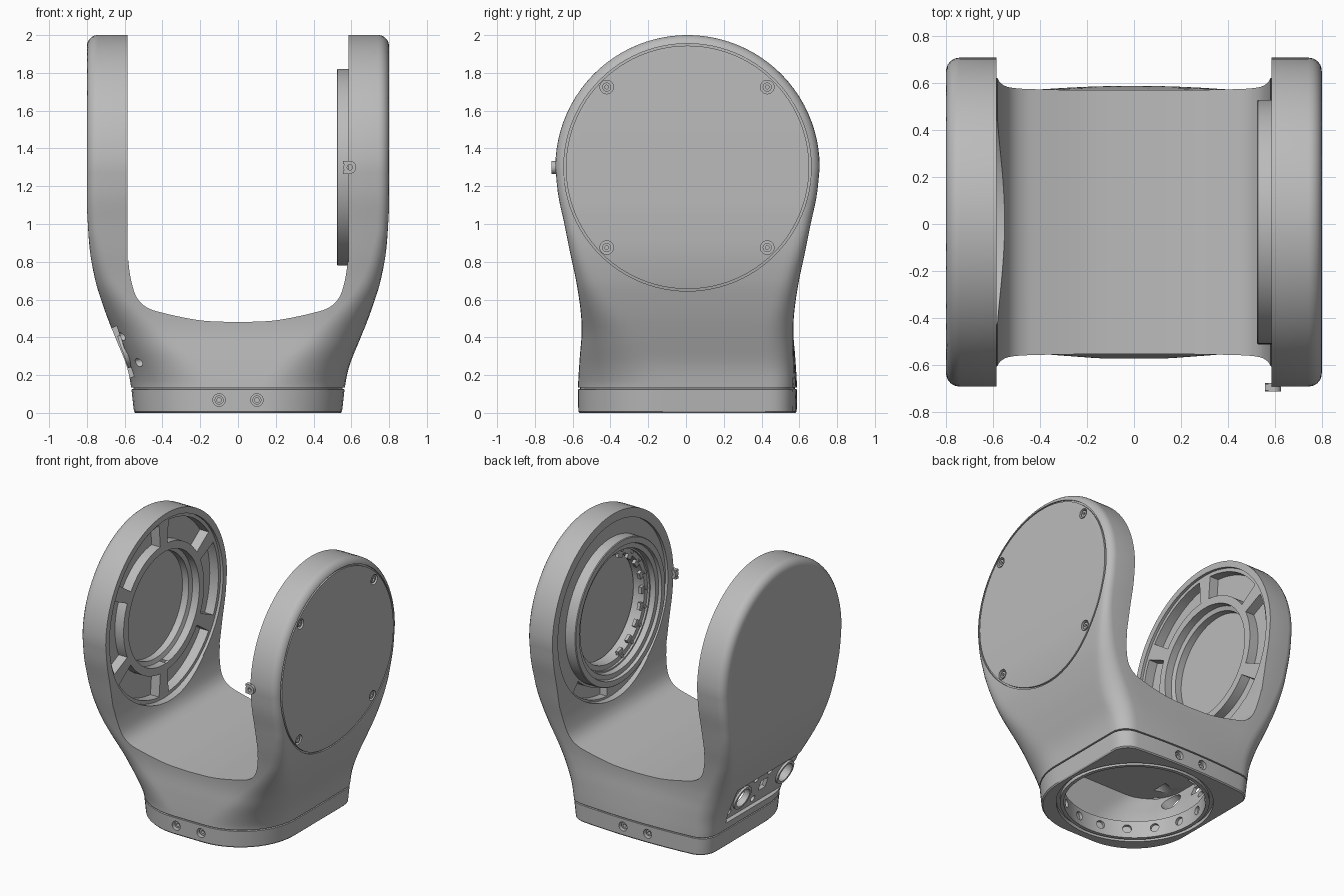
import bpy, bmesh
from math import sin, cos, pi, radians, sqrt, hypot
from mathutils import Matrix

if "Cube" in bpy.data.objects:
    bpy.data.objects.remove(bpy.data.objects["Cube"])

grey = bpy.data.materials.new("machined_grey")
grey.use_nodes = True
grey.diffuse_color = (0.5, 0.5, 0.5, 1)
grey.node_tree.nodes["Principled BSDF"].inputs["Base Color"].default_value = (0.5, 0.5, 0.5, 1)

CY, CZ, R = 0.008, 1.3, 0.70
T = Matrix.Translation
AXIS = T((0, CY, CZ))                       # local x runs along the trunnion
UP = T((0, CY, 0)) @ Matrix.Rotation(-pi / 2, 4, 'Y')   # local x points up


def curve(pts, t):
    """Smooth interpolation through (t, value) points."""
    if t <= pts[0][0]:
        return pts[0][1]
    if t >= pts[-1][0]:
        return pts[-1][1]
    i = max(k for k in range(len(pts) - 1) if pts[k][0] <= t)
    slope = lambda k: ((pts[min(k + 1, len(pts) - 1)][1] - pts[max(k - 1, 0)][1]) /
                       (pts[min(k + 1, len(pts) - 1)][0] - pts[max(k - 1, 0)][0]))
    (a, va), (b, vb) = pts[i], pts[i + 1]
    h, s = b - a, (t - a) / (b - a)
    return (va * (1 + 2 * s) * (1 - s) ** 2 + h * slope(i) * s * (1 - s) ** 2 +
            vb * s * s * (3 - 2 * s) + h * slope(i + 1) * s * s * (s - 1))


def finish(name, bm, cutter=False):
    bmesh.ops.remove_doubles(bm, verts=bm.verts, dist=1e-5)
    bmesh.ops.recalc_face_normals(bm, faces=bm.faces)
    me = bpy.data.meshes.new(name)
    bm.to_mesh(me)
    bm.free()
    me.materials.append(grey)
    ob = bpy.data.objects.new(name, me)
    bpy.context.collection.objects.link(ob)
    ob.hide_render = cutter
    return ob


def smooth(ob):
    bpy.ops.object.select_all(action='DESELECT')
    ob.select_set(True)
    bpy.context.view_layer.objects.active = ob
    bpy.ops.object.shade_smooth_by_angle(angle=radians(30))


def loft(bm, rings, wrap=True):
    vs = [[bm.verts.new(p) for p in ring] for ring in rings]
    n = len(vs[0])
    pairs = list(zip(vs, vs[1:])) + ([(vs[-1], vs[0])] if wrap else [])
    for a, b in pairs:
        for j in range(n):
            k = (j + 1) % n
            if (a[j].co - b[j].co).length + (a[k].co - b[k].co).length > 1e-7:
                bm.faces.new((a[j], a[k], b[k], b[j]))
    if not wrap:
        bm.faces.new(vs[0])
        bm.faces.new(vs[-1])


def sweep(bm, prof, m=AXIS, a0=0, a1=360, n=96, warp=None):
    """Turn a closed (radius, x) profile about local x, fully or in part."""
    full = a1 - a0 == 360
    rings = []
    for i in range(n if full else n + 1):
        a = radians(a0 + (a1 - a0) * i / n)
        pts = [m @ T((x, r * cos(a), r * sin(a))).to_translation() for r, x in prof]
        if warp:
            for p in pts:
                p.x += warp(p.z)
        rings.append(pts)
    loft(bm, rings, full)


def ring(bm, r0, r1, x0, x1, m=AXIS, **kw):
    sweep(bm, [(r0, x0), (r1, x0), (r1, x1), (r0, x1)], m, **kw)


def box(bm, m, x, y, z):
    bmesh.ops.create_cube(bm, size=1, matrix=m @ Matrix.Diagonal((x, y, z, 1)))


# Yoke body: stacked sections, flat cheeks merging into a base that is round in front, squarer behind
HALF_X = [(0, .55), (.13, .565), (.25, .59), (.4, .65), (.5, .69), (.6, .725),
          (.7, .755), (.85, .783), (1, .795), (1.12, .8), (2, .8)]
HALF_Y = [(0, .578), (.13, .58), (.3, .57), (.43, .56), (.55, .567), (.7, .59),
          (.85, .622), (1, .652), (1.15, .684), (CZ, R)]
FRONT_ROUND = [(.15, .43), (.4, .27), (.65, .12), (.95, .058)]
BACK_ROUND = [(.15, .12), (.4, .14), (.65, .1), (.95, .058)]


def half_x(z):
    return curve(HALF_X, z)


def section(z, inset=0.0):
    bulge = curve([(.13, .02), (.43, 0)], z)
    front = (curve(HALF_Y, z) if z <= CZ else sqrt(R * R - (z - CZ) ** 2)) - inset
    back = front - bulge
    side = []
    for i in range(33):
        y = (back - front) / 2 + (back + front) / 2 * sin(pi * (i / 32 - .5))
        big = curve(FRONT_ROUND if y < 0 else BACK_ROUND, z)
        d = min(front + y, back - y) if z <= CZ else R - hypot(y, z - CZ)
        d = min(max(d, 0), big)
        side.append((half_x(z) - inset - big + sqrt(max(0, big * big - (big - d) ** 2)), y))
    steps = [1 - k / 6 for k in range(1, 12)]
    rear = [(side[-1][0] * s, back + bulge * (1 - s * s)) for s in steps]
    face = [(-side[0][0] * s, -front) for s in steps]
    outline = side + rear + [(-x, y) for x, y in reversed(side)] + face
    return [(x, y + CY, z) for x, y in outline]


levels = [(0, .006), (.008, 0), (.125, 0), (.1255, .012), (.134, .012), (.1345, 0)]
levels += [(.14 + (CZ - .14) * i / 36, 0) for i in range(37)]
levels += [(CZ + R * sin(radians(a)), 0) for a in list(range(4, 88, 4)) + [87, 89.3]]
bm = bmesh.new()
loft(bm, [section(z, s) for z, s in levels], wrap=False)
body = finish("yoke_body", bm)
cutters = []


def cut(name, build):
    b = bmesh.new()
    build(b)
    cutters.append(finish(name, b, True))


# Open channel between the two arms
def channel(b):
    xs = [(0, 0), (1, .2), (2, .4), (3, .485), (4, .535), (5, .563), (6, .58), (7, .585), (8, .585)]
    zs = [(0, .48), (1, .49), (2, .53), (3, .56), (4, .61), (5, .69), (6, .8), (7, .95), (8, 2.3)]
    ts = [i / 8 for i in range(57)] + [8]
    right = [(curve(xs, t), curve(zs, t)) for t in ts]
    outline = right + [(-x, z) for x, z in reversed(right[1:])]
    loft(b, [[(x, y, z) for x, z in outline] for y in (-1, 1)], wrap=False)


cut("channel_cutter", channel)

# Right arm pocket: shallow dish, six bays between spokes, central bore
cut("dish_cutter", lambda b: ring(b, 0, .655, -.605, -.4))


def bays(b):
    for k in range(6):
        ring(b, .465, .63, -.675, -.55, a0=-25 + 60 * k, a1=25 + 60 * k, n=16)
    sweep(b, [(0, -.72), (.38, -.72), (.38, -.67), (.41, -.66), (.41, -.55), (0, -.55)])


cut("bay_cutter", bays)

# Left arm: recess around the flange, two deep lower slots, stepped bore
cut("flange_recess_cutter", lambda b: ring(b, .5, .635, .45, .605))


def slots(b):
    ring(b, .535, .62, .5, .66, a0=-86, a1=-46, n=16)
    ring(b, .54, .61, .5, .66, a0=-175, a1=-122, n=16)
    ring(b, 0, .42, .5, .71)


cut("lower_slot_cutter", slots)


# Cover seam and screw pockets on the outer left face
def cover(b):
    ring(b, .644, .655, .788, .9, warp=lambda z: half_x(z) - .8)
    for y in (-.42, .43):
        for z in (.875, 1.725):
            ring(b, 0, .036, half_x(z) - .03, .9, T((0, y, z)), n=24)


cut("cover_seam_cutter", cover)

# Thin-walled base cavity with a round mouth, seal groove and mounting holes
CAVITY = [.125 + .29 * i / 12 for i in range(13)]
cut("cavity_cutter", lambda b: loft(b, [section(z, .05) for z in CAVITY], wrap=False))
cut("mouth_cutter", lambda b: ring(b, 0, .47, -.1, .2, UP))
cut("seal_groove_cutter", lambda b: ring(b, .495, .52, -.1, .025, UP))


def base_axis(angle, x=0.0):
    return T((x, CY, .068)) @ Matrix.Rotation(angle, 4, 'Z')


def base_holes(b):
    for x in (-.1, .1):
        for a in (-pi / 2, pi / 2):
            ring(b, 0, .033, .53, .8, base_axis(a, x), n=20)
    for k in range(16):
        ring(b, 0, .03, .42, .49, base_axis(2 * pi * (k + .5) / 16), n=16)


cut("base_hole_cutter", base_holes)

# Connector panel sunk into the lower right face
PANEL = T((-.615, -.1, .32)) @ Matrix.Rotation(radians(161), 4, 'Y')
PORTS = (.31, -.18)
cut("panel_cutter", lambda b: box(b, PANEL @ T((.08, 0, 0)), .2, .92, .28))


def ports(b):
    for y in PORTS:
        ring(b, 0, .07, -.18, .1, PANEL @ T((0, y, 0)), n=32)
    for y, z in ((.42, .08), (.14, .09), (.02, -.09), (-.32, .08), (-.32, -.08), (.18, -.09)):
        ring(b, 0, .024, -.12, .1, PANEL @ T((0, y, z)), n=16)
    box(b, PANEL @ T((-.03, .06, 0)), .1, .08, .08)


cut("port_cutter", ports)

# Bake all cuts into the body
for c in cutters:
    mod = body.modifiers.new(c.name, 'BOOLEAN')
    mod.operation, mod.solver, mod.object = 'DIFFERENCE', 'EXACT', c
baked = bpy.data.meshes.new_from_object(body.evaluated_get(bpy.context.evaluated_depsgraph_get()))
body.modifiers.clear()
body.data = baked
for c in cutters:
    bpy.data.objects.remove(c)
smooth(body)

# Bearing flange on the left arm
bm = bmesh.new()
sweep(bm, [(.52, .62), (.52, .528), (.515, .523), (.475, .523), (.47, .545), (.435, .545),
           (.43, .60), (.385, .60), (.385, .69), (.43, .69), (.43, .62)])
smooth(finish("bearing_flange", bm))

# Toothed lip and bolt heads inside the flange
bm = bmesh.new()
for k in range(9):
    a = radians(108 + 18 * k)
    ring(bm, .355, .395, .602, .625, a0=104 + 18 * k, a1=112 + 18 * k, n=4)
    ring(bm, 0, .013, .594, .61, AXIS @ T((0, .408 * cos(a), .408 * sin(a))), n=12)
smooth(finish("flange_teeth", bm))

# Cover screws
bm = bmesh.new()
for y in (-.42, .43):
    for z in (.875, 1.725):
        x = half_x(z)
        ring(bm, .01, .024, x - .032, x - .006, T((0, y, z)), n=20)
smooth(finish("cover_screws", bm))

# Base screws, front and back
bm = bmesh.new()
for x in (-.1, .1):
    for a in (-pi / 2, pi / 2):
        ring(bm, .012, .024, .525, .56, base_axis(a, x), n=20)
smooth(finish("base_screws", bm))

# Rims around the connector ports
bm = bmesh.new()
for y in PORTS:
    ring(bm, .07, .09, -.03, -.005, PANEL @ T((0, y, 0)), n=32)
smooth(finish("port_rims", bm))

# Locking pin on the front edge of the left arm
bm = bmesh.new()
ring(bm, .014, .034, -.02, .016, T((.592, -.692, CZ)) @ Matrix.Rotation(pi / 2, 4, 'Z'), n=24)
for z in (-.026, .026):
    box(bm, T((.577, -.694, CZ + z)), .04, .028, .016)
smooth(finish("locking_pin", bm))
